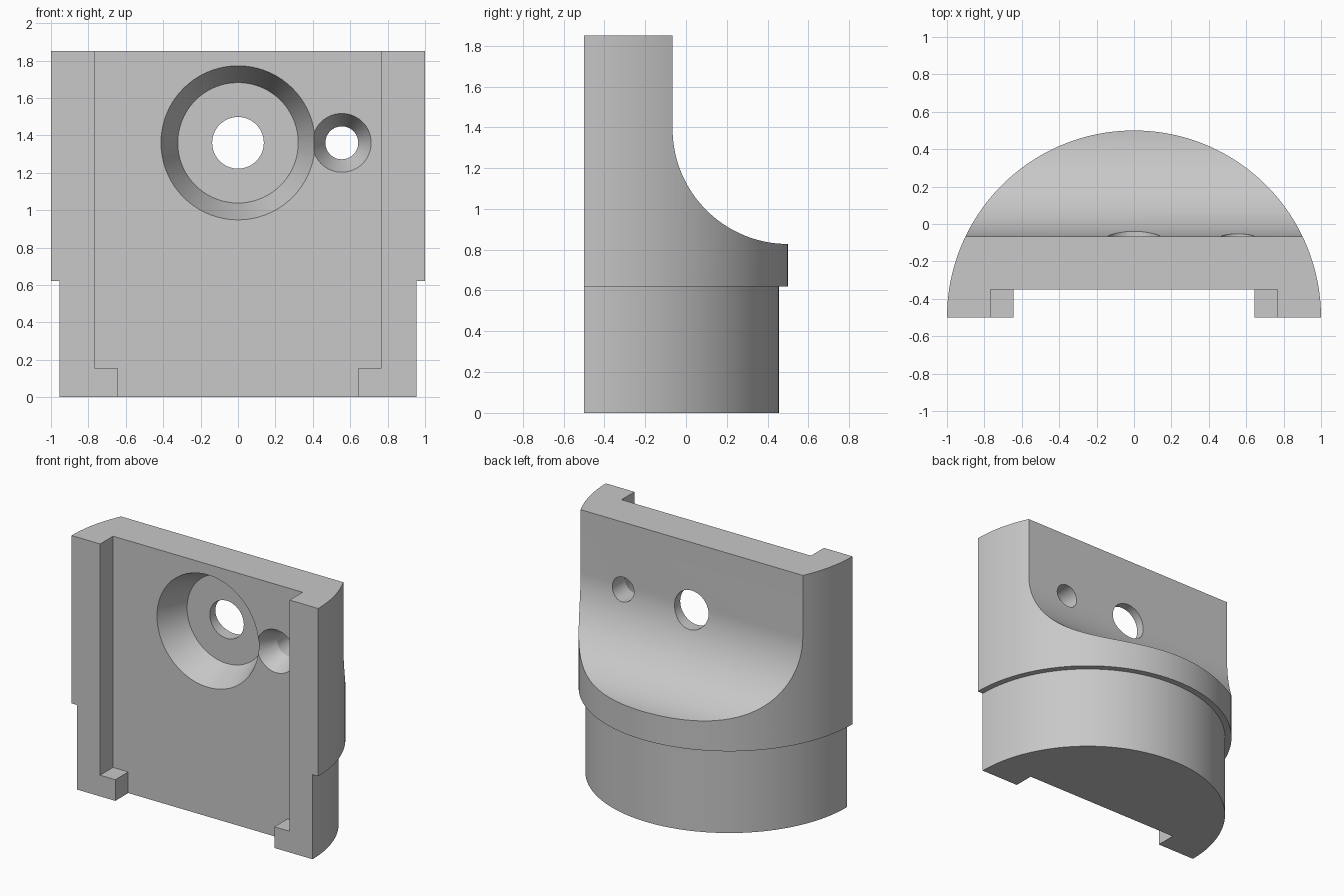
import bpy, bmesh
from math import sin, cos, pi, radians
from mathutils import Vector, Matrix

cube = bpy.data.objects.get("Cube")
if cube:
    bpy.data.objects.remove(cube, do_unlink=True)

FLAT_Y = -0.5      # flat front plane, also the axis of the round back
HEIGHT = 1.85
RECESS_Y = -0.35   # floor of the front channel
WALL_Y = -0.066    # back of the upright plate

grey = bpy.data.materials.new("plain grey")
grey.use_nodes = True
grey.diffuse_color = (0.58, 0.58, 0.58, 1)
grey.node_tree.nodes["Principled BSDF"].inputs["Base Color"].default_value = grey.diffuse_color


def finish(name, bm):
    bmesh.ops.recalc_face_normals(bm, faces=bm.faces)
    mesh = bpy.data.meshes.new(name)
    bm.to_mesh(mesh)
    bm.free()
    mesh.materials.append(grey)
    obj = bpy.data.objects.new(name, mesh)
    bpy.context.collection.objects.link(obj)
    return obj


def prism(name, points, sweep):
    """Closed 3D outline swept along a vector."""
    bm = bmesh.new()
    face = bm.faces.new([bm.verts.new(p) for p in points])
    top = bmesh.ops.extrude_face_region(bm, geom=[face])["geom"]
    verts = [v for v in top if isinstance(v, bmesh.types.BMVert)]
    bmesh.ops.translate(bm, verts=verts, vec=Vector(sweep))
    return finish(name, bm)


def half_disc(name, radius, low, high, steps=96):
    pts = [(radius * cos(pi * i / steps), FLAT_Y + radius * sin(pi * i / steps), low)
           for i in range(steps + 1)]
    return prism(name, pts, (0, 0, high - low))


def bore(name, x, z, y0, r0, y1, r1):
    """Round cutter running along y, r0 at y0 to r1 at y1."""
    bm = bmesh.new()
    place = Matrix.Translation((x, (y0 + y1) / 2, z)) @ Matrix.Rotation(-pi / 2, 4, 'X')
    bmesh.ops.create_cone(bm, cap_ends=True, segments=72, radius1=r0, radius2=r1,
                          depth=y1 - y0, matrix=place)
    return finish(name, bm)


def countersink(name, x, z, r0, r1, depth):
    """Tapered cutter, continued a little in front of the recess floor."""
    lead = 0.05
    return bore(name, x, z, RECESS_Y - lead, r0 + (r0 - r1) * lead / depth,
                RECESS_Y + depth, r1)


def combine(target, tool, operation):
    mod = target.modifiers.new(tool.name, 'BOOLEAN')
    mod.operation, mod.solver, mod.object = operation, 'EXACT', tool
    bpy.context.view_layer.update()
    graph = bpy.context.evaluated_depsgraph_get()
    mesh = bpy.data.meshes.new_from_object(target.evaluated_get(graph))
    target.modifiers.clear()
    target.data = mesh
    bpy.data.objects.remove(tool, do_unlink=True)


# Half-round body with a narrower plug below
body = half_disc("half_round_mount", 1.0, 0.62, HEIGHT)
combine(body, half_disc("lower_plug", 0.955, 0, 0.75), 'UNION')

# Concave scoop that leaves the upright plate
r = 0.5 - WALL_Y
centre_z = 0.828 + r
scoop = [(-1.2, 0.5 - r * cos(pi / 2 * i / 40), centre_z - r * sin(pi / 2 * i / 40))
         for i in range(41)]
scoop += [(-1.2, 0.7, 0.828), (-1.2, 0.7, 2.0), (-1.2, WALL_Y, 2.0)]
combine(body, prism("back_scoop", scoop, (2.4, 0, 0)), 'DIFFERENCE')

# Front channel, narrowed at the foot by two stops
side = [(0.645, -0.1), (0.645, 0.155), (0.768, 0.155), (0.768, 2.0)]
outline = side + [(-x, z) for x, z in reversed(side)]
channel = prism("front_channel", [(x, -0.7, z) for x, z in outline],
                (0, RECESS_Y + 0.7, 0))
combine(body, channel, 'DIFFERENCE')

# Large tapered pocket and small countersink, each with a through hole
hole_z = 1.36
for cutter in (
    countersink("large_pocket", 0, hole_z, 0.412, 0.322, 0.22),
    bore("large_hole", 0, hole_z, -0.45, 0.138, 0.3, 0.138),
    countersink("small_pocket", 0.555, hole_z, 0.157, 0.088, 0.14),
    bore("small_hole", 0.555, hole_z, -0.45, 0.088, 0.3, 0.088),
):
    combine(body, cutter, 'DIFFERENCE')

# Smooth curved walls, sharp edges
bpy.ops.object.select_all(action='DESELECT')
body.select_set(True)
bpy.context.view_layer.objects.active = body
bpy.ops.object.shade_smooth_by_angle(angle=radians(20))
